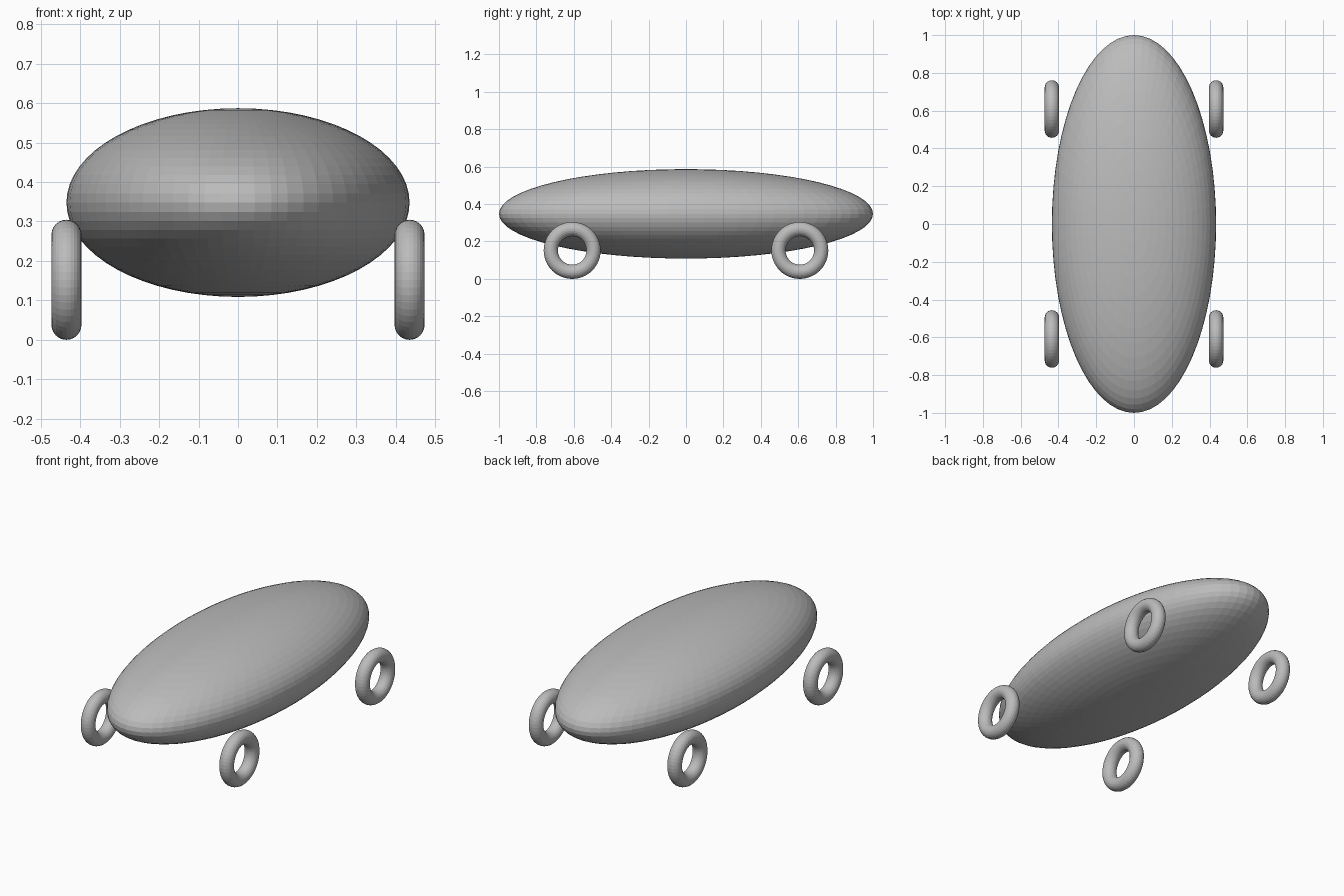
import bpy, bmesh, math
from mathutils import Matrix

if "Cube" in bpy.data.objects:
    bpy.data.objects.remove(bpy.data.objects["Cube"])

S = 1 / 2.3  # overall scale: body half-length becomes 1

grey = bpy.data.materials.new("plain grey")
grey.diffuse_color = (0.5, 0.5, 0.5, 1)
grey.use_nodes = True
grey.node_tree.nodes["Principled BSDF"].inputs["Base Color"].default_value = grey.diffuse_color

# Body: flattened, faceted ellipsoid
bm = bmesh.new()
bmesh.ops.create_uvsphere(bm, u_segments=64, v_segments=32, radius=1)
bm.transform(Matrix.Diagonal((1.0 * S, 2.3 * S, 0.55 * S, 1)))
mesh = bpy.data.meshes.new("body")
bm.to_mesh(mesh)
bm.free()
mesh.materials.append(grey)
body = bpy.data.objects.new("body", mesh)
body.location = (0, 0, 0.8 * S)
bpy.context.collection.objects.link(body)

# Wheels: four open rings with their axles along x
for side, x in (("left", -1), ("right", 1)):
    for end, y in (("front", -1), ("rear", 1)):
        bpy.ops.mesh.primitive_torus_add(
            major_segments=48, minor_segments=24,
            major_radius=0.2625 * S, minor_radius=0.0875 * S,
            location=(x * S, y * 1.4 * S, 0.35 * S),
            rotation=(0, math.pi / 2, 0))
        wheel = bpy.context.object
        wheel.name = f"{end}_{side}_wheel"
        wheel.data.materials.append(grey)
